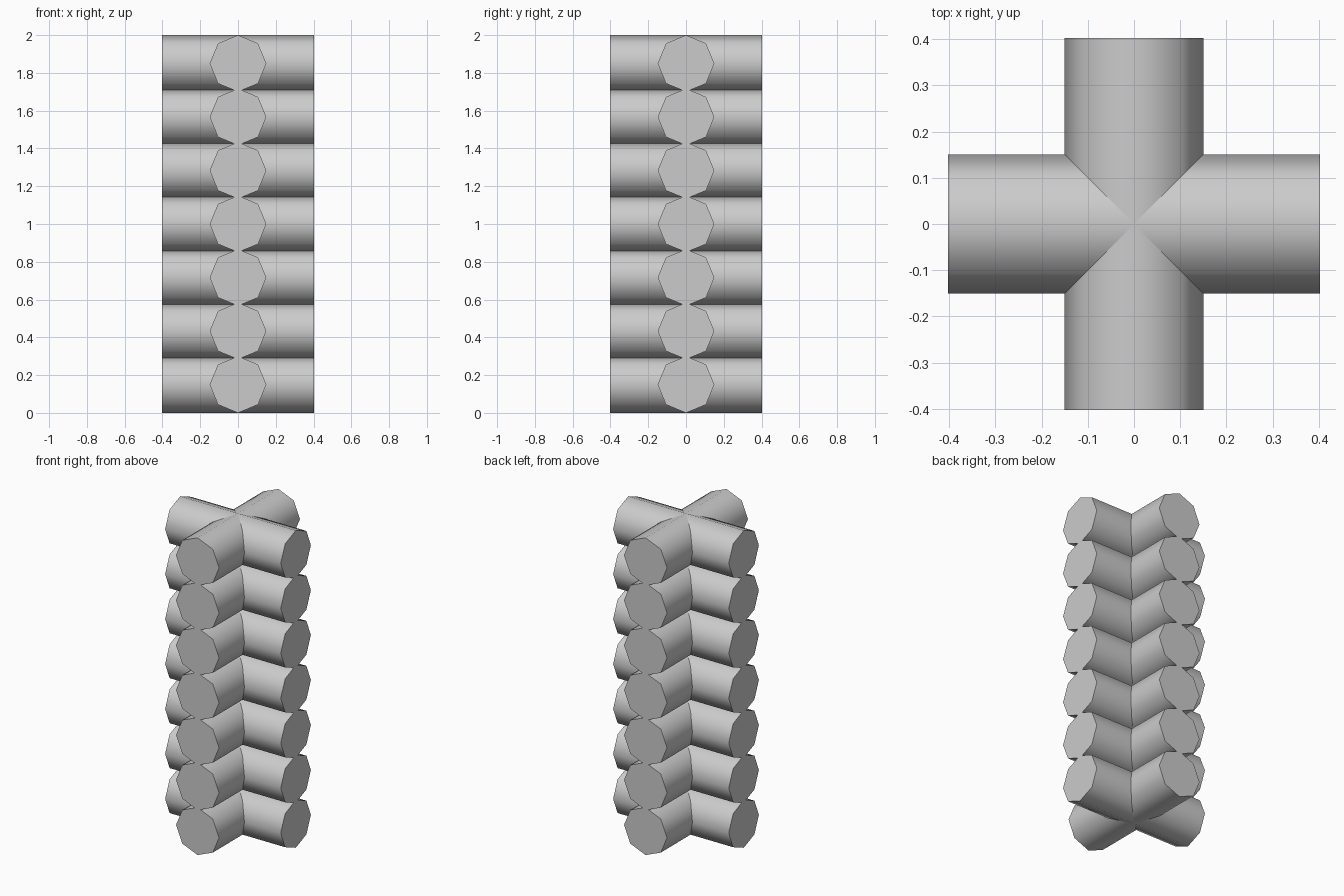
import bpy
from math import radians

if "Cube" in bpy.data.objects:
    bpy.data.objects.remove(bpy.data.objects["Cube"])

RADIUS = 0.15
LENGTH = 0.806
LAYERS = 7
PITCH = (2.0 - 2 * RADIUS) / (LAYERS - 1)


def log(name, z, rotation):
    # Eight-sided smooth bar with sharp flat ends, lying horizontally
    bpy.ops.mesh.primitive_cylinder_add(
        vertices=8, radius=RADIUS, depth=LENGTH,
        location=(0, 0, z), rotation=rotation)
    obj = bpy.context.object
    obj.name = name
    bpy.ops.object.shade_smooth_by_angle(angle=radians(60))
    return obj


# Stack of crossed bars, each layer slightly overlapping the next
for i in range(LAYERS):
    z = RADIUS + i * PITCH
    log(f"side_bar_{i + 1}", z, (0, radians(90), 0))
    log(f"front_bar_{i + 1}", z, (radians(90), 0, 0))
